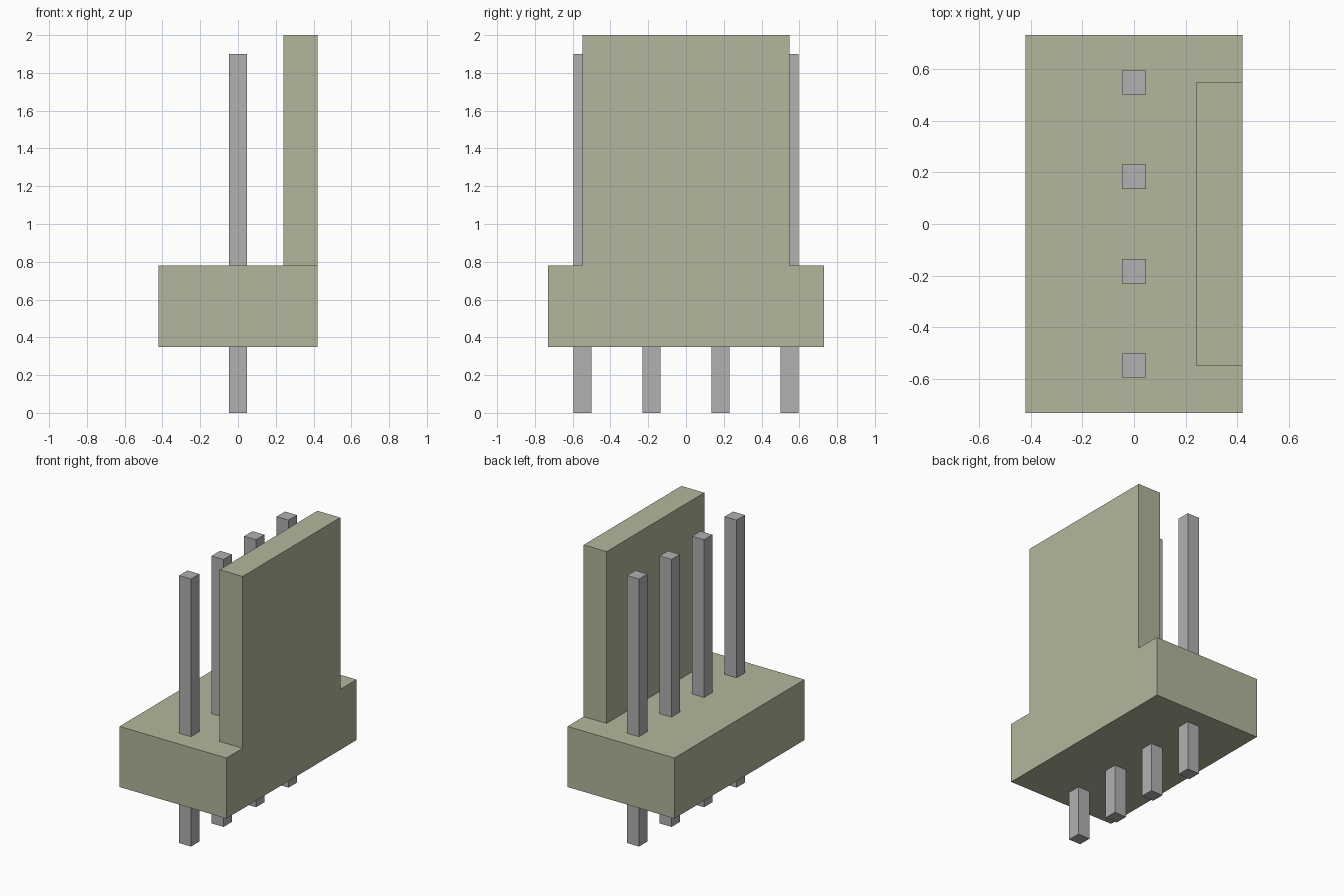
import bpy
import bmesh
from mathutils import Vector, Matrix

default = bpy.data.objects.get("Cube")
if default:
    bpy.data.objects.remove(default, do_unlink=True)


def make_material(name, rgb):
    mat = bpy.data.materials.new(name)
    mat.use_nodes = True
    color = (*rgb, 1.0)
    mat.diffuse_color = color
    mat.node_tree.nodes["Principled BSDF"].inputs["Base Color"].default_value = color
    return mat


def add_box(bm, low, high):
    low, high = Vector(low), Vector(high)
    place = Matrix.Translation((low + high) / 2) @ Matrix.Diagonal((*(high - low), 1))
    bmesh.ops.create_cube(bm, size=1, matrix=place)


def make_object(name, bm, mat):
    mesh = bpy.data.meshes.new(name)
    bmesh.ops.recalc_face_normals(bm, faces=bm.faces)
    bm.to_mesh(mesh)
    bm.free()
    mesh.materials.append(mat)
    obj = bpy.data.objects.new(name, mesh)
    bpy.context.scene.collection.objects.link(obj)
    return obj


plastic = make_material("beige_plastic", (0.45, 0.47, 0.33))
metal = make_material("grey_metal", (0.445, 0.44, 0.445))

HALF_X, HALF_Y = 0.42, 0.73
BASE_BOTTOM, BASE_TOP, WALL_TOP = 0.35, 0.78, 2.0
WALL_X, WALL_HALF_Y = 0.24, 0.548

# Housing: a base block whose top is cut, then raised into the locking wall
bm = bmesh.new()
add_box(bm, (-HALF_X, -HALF_Y, BASE_BOTTOM), (HALF_X, HALF_Y, BASE_TOP))
for point, normal in (((WALL_X, 0, 0), (1, 0, 0)),
                      ((0, WALL_HALF_Y, 0), (0, 1, 0)),
                      ((0, -WALL_HALF_Y, 0), (0, 1, 0))):
    geom = bm.verts[:] + bm.edges[:] + bm.faces[:]
    bmesh.ops.bisect_plane(bm, geom=geom, plane_co=point, plane_no=normal)

bm.normal_update()
wall_foot = [f for f in bm.faces if f.normal.z > 0.9
             and f.calc_center_median().x > WALL_X
             and abs(f.calc_center_median().y) < WALL_HALF_Y]
raised = bmesh.ops.extrude_face_region(bm, geom=wall_foot)["geom"]
bmesh.ops.translate(bm, vec=(0, 0, WALL_TOP - BASE_TOP),
                    verts=[v for v in raised if isinstance(v, bmesh.types.BMVert)])
bmesh.ops.delete(bm, geom=[f for f in wall_foot if f.is_valid], context="FACES_ONLY")
bmesh.ops.dissolve_limit(bm, angle_limit=0.01, verts=bm.verts, edges=bm.edges)
make_object("housing", bm, plastic)

# Square pins running through the base
PIN_COUNT, PITCH, PIN_HALF, PIN_TOP = 4, 0.365, 0.047, 1.9
for i in range(PIN_COUNT):
    y = (i - (PIN_COUNT - 1) / 2) * PITCH
    bm = bmesh.new()
    add_box(bm, (-PIN_HALF, y - PIN_HALF, 0), (PIN_HALF, y + PIN_HALF, PIN_TOP))
    make_object(f"pin_{i + 1}", bm, metal)
